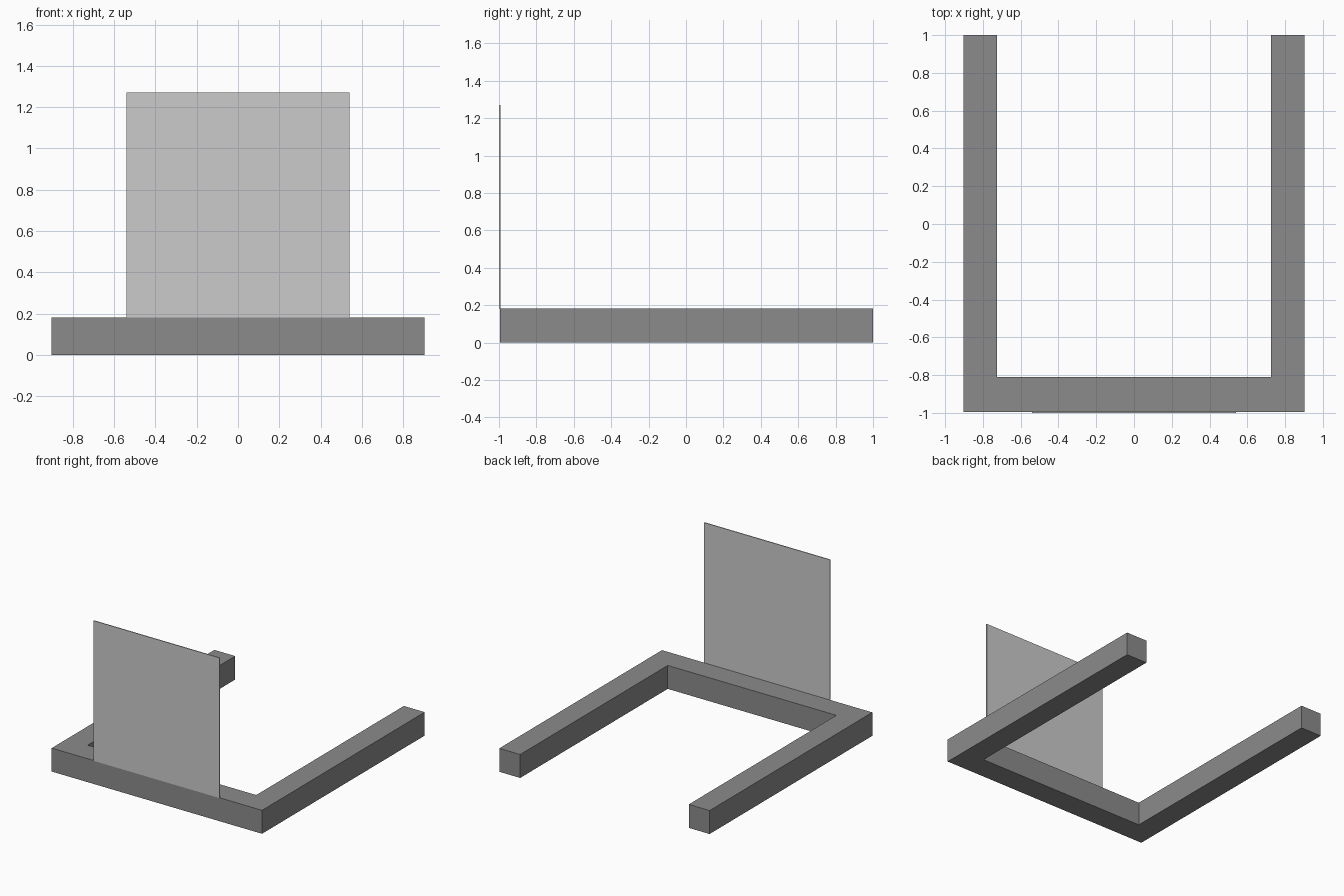
import bpy, bmesh
from mathutils import Vector

if "Cube" in bpy.data.objects:
    bpy.data.objects.remove(bpy.data.objects["Cube"])

FRONT = -0.995   # front face of the base frame
BAR_TOP = 0.182


def extruded(name, outline, z0, z1):
    """Solid made by raising a flat outline (counter-clockwise) from z0 to z1."""
    bm = bmesh.new()
    face = bm.faces.new([bm.verts.new((x, y, z0)) for x, y in outline])
    top = bmesh.ops.extrude_face_region(bm, geom=[face], use_keep_orig=True)
    verts = [g for g in top["geom"] if isinstance(g, bmesh.types.BMVert)]
    bmesh.ops.translate(bm, verts=verts, vec=Vector((0, 0, z1 - z0)))
    bmesh.ops.recalc_face_normals(bm, faces=bm.faces)
    mesh = bpy.data.meshes.new(name)
    bm.to_mesh(mesh)
    bm.free()
    obj = bpy.data.objects.new(name, mesh)
    bpy.context.collection.objects.link(obj)
    return obj


# U-shaped base frame: right half outline mirrored to the left
right = [(0.903, FRONT), (0.903, 1.0), (0.724, 1.0), (0.724, -0.81)]
left = [(-x, y) for x, y in reversed(right)]
frame = extruded("base_frame", right + left, 0.0, BAR_TOP)

dark = bpy.data.materials.new("dark_grey")
dark.diffuse_color = (0.26, 0.26, 0.26, 1)
dark.use_nodes = True
dark.node_tree.nodes["Principled BSDF"].inputs["Base Color"].default_value = dark.diffuse_color
frame.data.materials.append(dark)

# Thin upright panel standing on the front edge of the frame
panel = [(-0.54, -1.0), (0.54, -1.0), (0.54, -0.993), (-0.54, -0.993)]
extruded("upright_panel", panel, BAR_TOP, 1.27)
